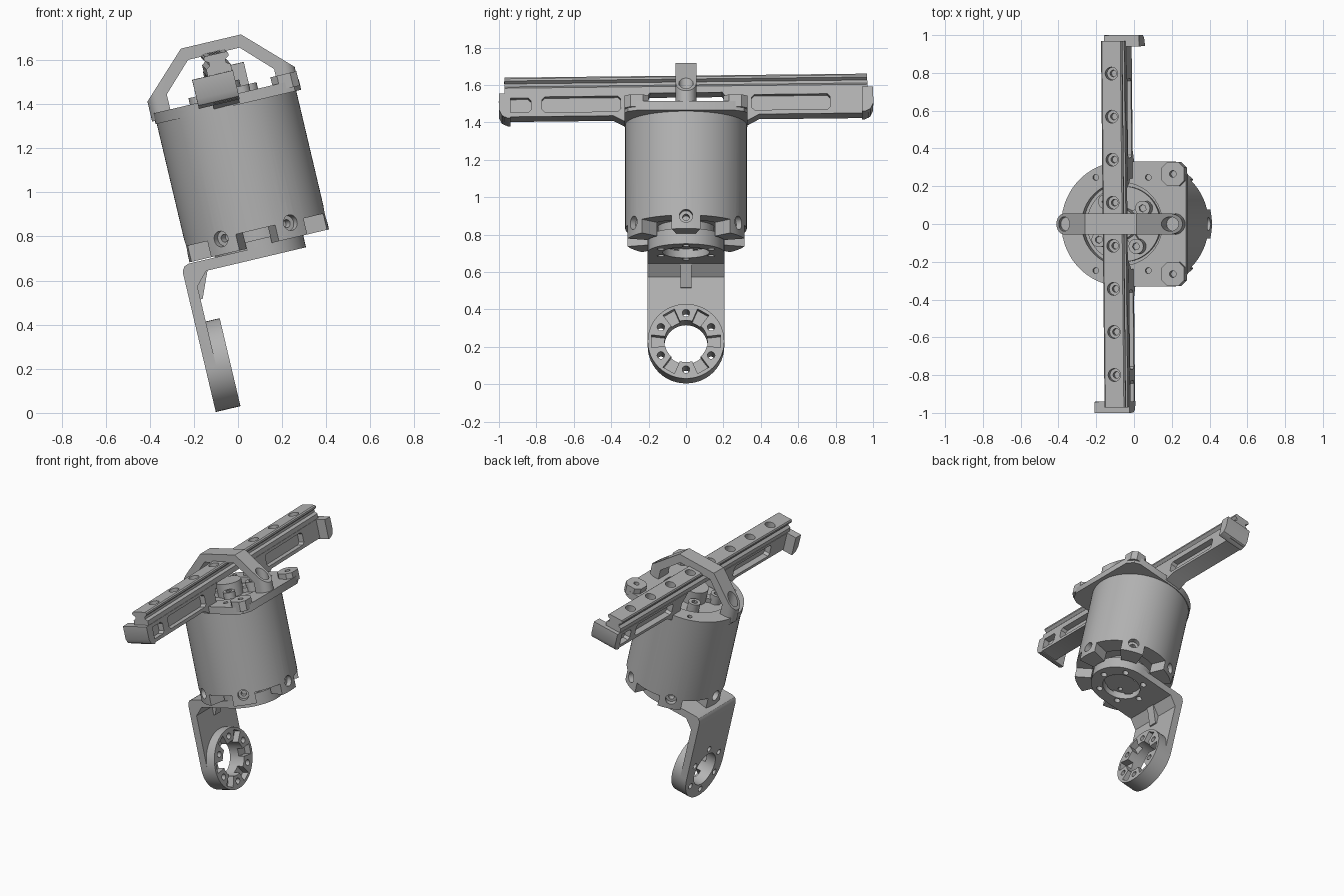
import bpy, bmesh
from math import sin, cos, pi, radians
from mathutils import Matrix, Vector

old = bpy.data.objects.get("Cube")
if old:
    bpy.data.objects.remove(old, do_unlink=True)

grey = bpy.data.materials.new("satin grey")
grey.use_nodes = True
grey.diffuse_color = (0.45, 0.45, 0.45, 1)
grey.node_tree.nodes["Principled BSDF"].inputs["Base Color"].default_value = (0.45, 0.45, 0.45, 1)

parts = []
I = Matrix.Identity(4)


def prism(name, pts, axis, lo, hi, m=I):
    """Extrude a flat outline along one axis."""
    place = {"x": lambda a, b, c: (c, a, b),
             "y": lambda a, b, c: (a, c, b),
             "z": lambda a, b, c: (a, b, c)}[axis]
    bm = bmesh.new()
    face = bm.faces.new([bm.verts.new(place(a, b, lo)) for a, b in pts])
    ext = bmesh.ops.extrude_face_region(bm, geom=[face])
    move = Vector(place(0, 0, hi - lo))
    bmesh.ops.translate(bm, vec=move, verts=[g for g in ext["geom"] if isinstance(g, bmesh.types.BMVert)])
    bmesh.ops.recalc_face_normals(bm, faces=bm.faces)
    bm.transform(m)
    me = bpy.data.meshes.new(name)
    bm.to_mesh(me)
    bm.free()
    me.materials.append(grey)
    ob = bpy.data.objects.new(name, me)
    bpy.context.collection.objects.link(ob)
    parts.append(ob)
    return ob


def circle(r, cx=0, cy=0, n=48):
    return [(cx + r * cos(2 * pi * i / n), cy + r * sin(2 * pi * i / n)) for i in range(n)]


def rect(x0, x1, y0, y1, c=0.0):
    x0, x1, y0, y1 = min(x0, x1), max(x0, x1), min(y0, y1), max(y0, y1)
    if not c:
        return [(x0, y0), (x1, y0), (x1, y1), (x0, y1)]
    return [(x0 + c, y0), (x1 - c, y0), (x1, y0 + c), (x1, y1 - c),
            (x1 - c, y1), (x0 + c, y1), (x0, y1 - c), (x0, y0 + c)]


def cut(ob, cutters, op="DIFFERENCE"):
    """Apply boolean cutters, then delete them."""
    for c in cutters:
        c.hide_render = True
        mod = ob.modifiers.new("cut", "BOOLEAN")
        mod.operation, mod.solver, mod.object = op, "EXACT", c
    dg = bpy.context.evaluated_depsgraph_get()
    me = bpy.data.meshes.new_from_object(ob.evaluated_get(dg))
    ob.modifiers.clear()
    ob.data = me
    for c in cutters:
        parts.remove(c)
        bpy.data.objects.remove(c, do_unlink=True)
    return ob


def turn(deg):
    return Matrix.Rotation(radians(deg), 4, "Z")


SIXTHS = range(0, 360, 60)

# Motor housing with feet, radial screw pockets and hollow ends
housing = prism("motor_housing", circle(0.325, n=72), "z", 0.715, 1.38)
cutters = [prism("c", circle(0.215), "z", 0.6, 0.80), prism("c", circle(0.22), "z", 1.35, 1.5)]
for a in SIXTHS:
    cutters.append(prism("c", [(0.18, -0.05), (0.4, -0.12), (0.4, 0.12), (0.18, 0.05)], "z", 0.6, 0.79, turn(a + 30)))
    cutters.append(prism("c", circle(0.036, 0, 0.785, 20), "x", 0.29, 0.4, turn(a)))
    cutters.append(prism("c", circle(0.018, 0, 0.785, 16), "x", 0.25, 0.3, turn(a)))
cut(housing, cutters)

# Output hub inside the lower flange
hub = prism("output_hub", circle(0.15), "z", 0.71, 0.82)
cut(hub, [prism("c", circle(0.016, 0.09, 0, 12), "z", 0.6, 0.75, turn(a)) for a in (0, 120, 240)])


def link(name, length, height, bore, m):
    """Flat arm with a round, slotted, bolted flange at its end."""
    r = 0.205
    outline = [(r * cos(a), r * sin(a)) for a in [pi / 2 + pi * i / 24 for i in range(25)]]
    arm = prism(name, outline + [(length, -r), (length, r)], "z", 0, 0.05, m)
    ring = prism("c", circle(r), "z", 0, height, m)
    cut(arm, [ring], "UNION")
    holes = [prism("c", circle(bore), "z", -0.1, 0.3, m)]
    for a in SIXTHS:
        holes.append(prism("c", circle(0.02, 0.155, 0, 16), "z", -0.1, 0.3, m @ turn(a)))
        holes.append(prism("c", [(0.1, -0.025), (0.185, -0.035), (0.185, 0.035), (0.1, 0.025)], "z",
                           height - 0.045, 0.3, m @ turn(a + 30)))
    return cut(arm, holes)


# Angle bracket: upper plate, hanging arm, rounded corner and rib
link("bracket_plate", 0.29, 0.085, 0.125, Matrix.Translation((0, 0, 0.66)) @ turn(180))
arm_frame = Matrix(((0, 0, 1, -0.365), (0, -1, 0, 0), (1, 0, 0, 0.232), (0, 0, 0, 1)))
link("bracket_arm", 0.39, 0.115, 0.115, arm_frame)
prism("bracket_corner", [(-0.365, 0.62), (-0.365, 0.67), (-0.36, 0.69), (-0.35, 0.703), (-0.33, 0.71),
                         (-0.285, 0.71), (-0.26, 0.66), (-0.315, 0.60)], "y", -0.205, 0.205)
prism("bracket_rib", [(-0.33, 0.54), (-0.305, 0.54), (-0.25, 0.67), (-0.33, 0.67)], "y", -0.03, 0.03)

# Top mounting plate: round on one side, squared on the other, with a large opening
half = [(0.33 * cos(a), 0.33 * sin(a)) for a in [pi / 2 + pi * i / 30 for i in range(31)]]
plate = prism("mounting_plate", half + [(0.28, -0.33), (0.32, -0.31), (0.348, -0.26),
                                        (0.348, 0.26), (0.32, 0.31), (0.28, 0.33)], "z", 1.36, 1.41)
cut(plate, [prism("c", circle(0.22), "z", 1.3, 1.5)] +
    [prism("c", circle(0.016, 0.285, 0, 12), "z", 1.39, 1.5, turn(a)) for a in (60, 120, 240, 300)])
for s, side in ((1, "left"), (-1, "right")):
    ear = prism(side + "_plate_ear", rect(0.225, 0.346, s * 0.2, s * 0.328, 0.03), "z", 1.38, 1.447)
    cut(ear, [prism("c", circle(0.018, 0.285, s * 0.265, 16), "z", 1.40, 1.5)])

# Rotor face, spokes and knobs in the opening
prism("rotor_ring", circle(0.2), "z", 1.34, 1.375)
prism("rotor_hub", circle(0.085), "z", 1.36, 1.47)
for i in range(4):
    a = 35 + 90 * i
    prism("rotor_spoke", rect(0.05, 0.17, -0.025, 0.025), "z", 1.36, 1.405, turn(a))
    knob = prism("rotor_knob", circle(0.04, 0.145, 0, 24), "z", 1.36, 1.44, turn(a))
    cut(knob, [prism("c", circle(0.02, 0.145, 0, 6), "z", 1.42, 1.5, turn(a))])

# Arched strap over the rail, with rounded ends and screw pockets
arch = [(0.343, 1.375), (0.343, 1.468), (0.14, 1.667)]
inner = [(0.12, 1.61), (0.25, 1.48), (0.25, 1.375)]
outline = arch + [(-x, z) for x, z in arch[::-1]] + [(-x, z) for x, z in inner[::-1]] + inner
strap = prism("arched_strap", outline, "y", -0.055, 0.055)
ends = [(0.288 + 0.055 * cos(a), 0.055 * sin(a)) for a in [-pi / 2 + pi * i / 16 for i in range(17)]]
cut(strap, [prism("c", ends + [(-x, -y) for x, y in ends], "z", 1.3, 1.8)], "INTERSECT")
cut(strap, [prism("c", circle(0.038, s * 0.288, 0, 24), "z", 1.44, 1.8) for s in (1, -1)])

# Slide rail with grooved sides and countersunk screw holes
tilt = Matrix.Translation((0, 0, 1.5)) @ Matrix.Rotation(radians(0.75), 4, "X") @ turn(0.4) \
    @ Matrix.Translation((0, 0, -1.5))
side = [(0.057, 1.525), (0.057, 1.56), (0.038, 1.572), (0.038, 1.588), (0.057, 1.6), (0.057, 1.612), (0.05, 1.62)]
rail = prism("slide_rail", side + [(-x, z) for x, z in side[::-1]], "y", -0.97, 0.97, tilt)
cutters = []
for i in range(8):
    y = (i - 3.5) * 0.228
    cutters.append(prism("c", circle(0.034, 0, y, 24), "z", 1.575, 1.7, tilt))
    cutters.append(prism("c", circle(0.018, 0, y, 12), "z", 1.54, 1.6, tilt))
cut(rail, cutters)

# Two pocketed support beams and hooked end stops
for s, side in ((1, "back"), (-1, "front")):
    pts = [(0.19, 1.53), (0.975, 1.53), (0.975, 1.402), (0.39, 1.402), (0.33, 1.37), (0.24, 1.37), (0.24, 1.46)]
    beam = prism(side + "_beam", [(s * y, z) for y, z in pts], "x", -0.06, 0.06, tilt)
    cutters = []
    for lo, hi in ((0.02, 0.1), (-0.1, -0.02)):
        cutters.append(prism("c", rect(s * 0.35, s * 0.77, 1.425, 1.51, 0.015), "x", lo, hi, tilt))
        if lo * s < 0:
            cutters.append(prism("c", rect(s * 0.83, s * 0.965, 1.425, 1.505, 0.015), "x", lo, hi, tilt))
    cut(beam, cutters)
    stop = [(0.94, 1.53), (1.0, 1.53), (1.0, 1.44), (0.985, 1.41), (0.955, 1.395), (0.94, 1.395)]
    prism(side + "_end_stop", [(s * y, z) for y, z in stop], "x", min(-0.06 * s, 0.13 * s),
          max(-0.06 * s, 0.13 * s), tilt)

# Lean the whole assembly and shade it
lean = Matrix.Rotation(radians(-13.3), 4, "Y") @ Matrix.Translation((0.268, 0, 0))
bpy.ops.object.select_all(action="DESELECT")
for ob in parts:
    ob.data.transform(lean)
    ob.select_set(True)
bpy.context.view_layer.objects.active = parts[0]
bpy.ops.object.shade_smooth_by_angle(angle=radians(30))
